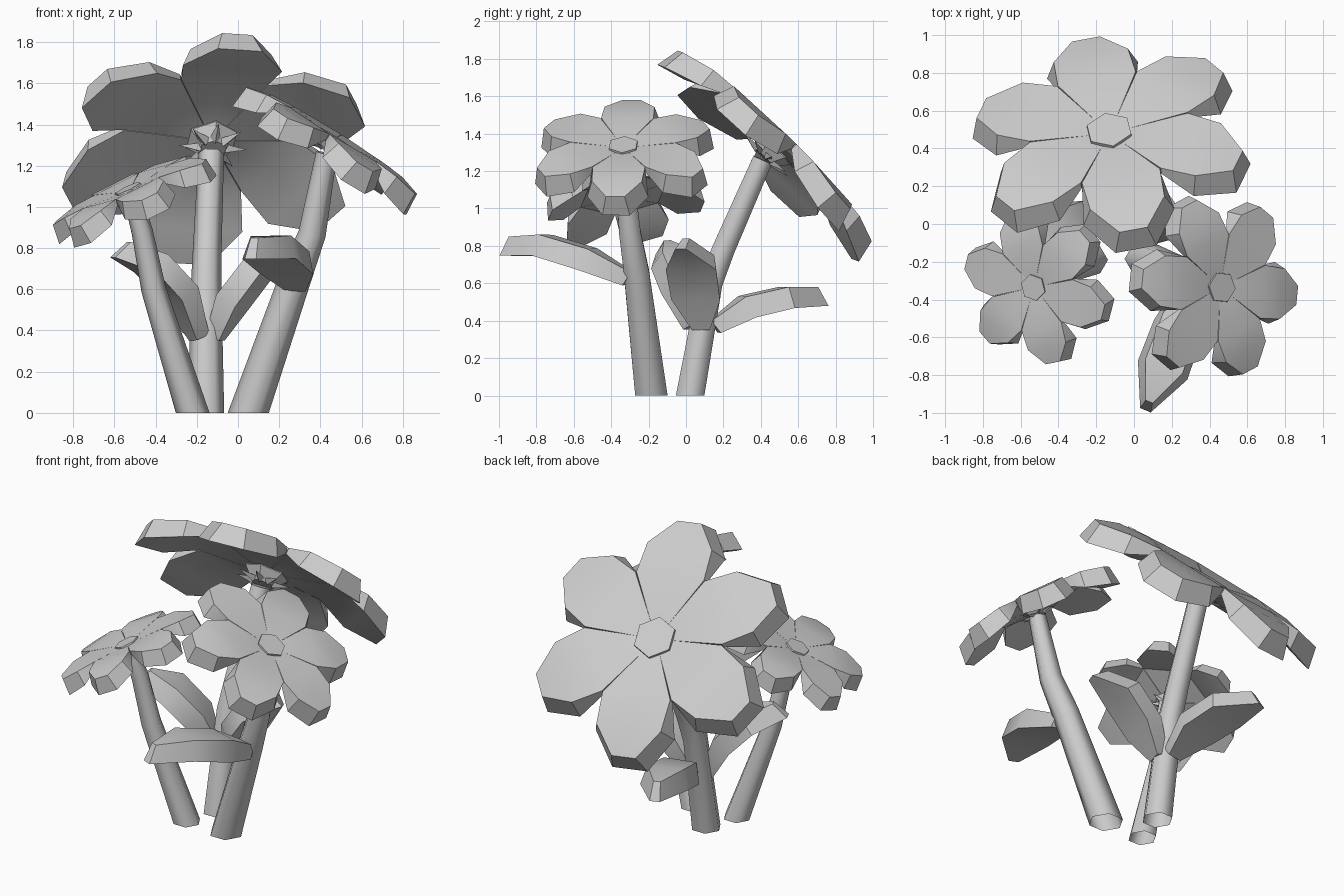
import bpy, bmesh, math
from mathutils import Vector, Matrix

cube = bpy.data.objects.get("Cube")
if cube:
    bpy.data.objects.remove(cube)

grey = bpy.data.materials.new("plain grey")
grey.use_nodes = True
grey.diffuse_color = (0.6, 0.6, 0.6, 1)
grey.node_tree.nodes["Principled BSDF"].inputs["Base Color"].default_value = (0.6, 0.6, 0.6, 1)


def finish(bm, name, matrix=None, angle=35):
    bmesh.ops.recalc_face_normals(bm, faces=bm.faces)
    if matrix:
        bm.transform(matrix)
    mesh = bpy.data.meshes.new(name)
    bm.to_mesh(mesh)
    bm.free()
    mesh.materials.append(grey)
    ob = bpy.data.objects.new(name, mesh)
    bpy.context.collection.objects.link(ob)
    bpy.ops.object.select_all(action='DESELECT')
    ob.select_set(True)
    bpy.context.view_layer.objects.active = ob
    bpy.ops.object.shade_smooth_by_angle(angle=math.radians(angle))


def loft(bm, rings, open_start=False):
    """Skin a list of closed rings and cap the ends."""
    loops = [[bm.verts.new(p) for p in ring] for ring in rings]
    n = len(loops[0])
    for a, b in zip(loops, loops[1:]):
        for i in range(n):
            j = (i + 1) % n
            bm.faces.new((a[i], a[j], b[j], b[i]))
    if not open_start:
        bm.faces.new(loops[0])
    bm.faces.new(loops[-1])


def tangents(pts):
    last = len(pts) - 1
    return [(pts[min(i + 1, last)] - pts[max(i - 1, 0)]).normalized() for i in range(last + 1)]


def blade_rings(pts, side, profile, rim_depth=1.0):
    """Sloped-rim blade; profile rows: top half width, rim half width, depth, rim reach."""
    rings = []
    for p, t, (top, rim, depth, reach) in zip(pts, tangents(pts), profile):
        s = (side - t * side.dot(t)).normalized()
        up = s.cross(t)
        low = p - up * depth * rim_depth + t * reach
        rings.append([p - s * top, p, p + s * top, low + s * rim, low, low - s * rim])
    return rings


# Petal shape in flower space, z along the flower axis
PETAL_PATH = [(0.06, 0.0), (0.37, 0.04), (0.56, 0.025), (0.725, -0.015)]
PETAL_PROFILE = [(0.035, 0.035, 0.03, 0), (0.21, 0.213, 0.04, 0), (0.2, 0.245, 0.11, 0.015),
                 (0.075, 0.11, 0.12, 0.05)]


def flower(name, centre, normal, phase, scale, rim_depth):
    z = Vector(normal).normalized()
    x = (Vector((1, 0, 0)) - z * z.x).normalized()
    y = z.cross(x)
    m = Matrix.Translation(centre) @ Matrix((x, y, z)).transposed().to_4x4() @ Matrix.Scale(scale, 4)
    turn = [math.radians(phase + 60 * k) for k in range(6)]

    # Six petals
    bm = bmesh.new()
    for a in turn:
        out = Vector((math.cos(a), math.sin(a), 0))
        side = Vector((math.sin(a), -math.cos(a), 0))
        pts = [out * r + Vector((0, 0, h)) for r, h in PETAL_PATH]
        loft(bm, blade_rings(pts, side, PETAL_PROFILE, rim_depth))
    finish(bm, name + "_petals", m)

    # Six-sided centre, tapering to the stem underneath
    bm = bmesh.new()
    loft(bm, [[(r * math.cos(a), r * math.sin(a), h) for a in turn]
              for r, h in ((0.07, -0.1), (0.13, -0.03), (0.125, 0.022))])
    finish(bm, name + "_centre", m, 20)

    # Small spikes under the centre
    bm = bmesh.new()
    for k in range(8):
        a = math.radians(phase + 15 + 45 * k)
        out = Vector((math.cos(a), math.sin(a), 0))
        side = Vector((-out.y, out.x, 0)) * 0.03
        foot = out * 0.06 + Vector((0, 0, -0.08))
        point = bm.verts.new(out * 0.17 + Vector((0, 0, -0.08)))
        corner = [bm.verts.new(foot + d) for d in (side, -side, Vector((0, 0, -0.03)))]
        bm.faces.new(corner)
        for i in range(3):
            bm.faces.new((corner[i], corner[(i + 1) % 3], point))
    finish(bm, name + "_sepals", m, 20)


def stem(name, path, radii):
    pts = [Vector(p) for p in path]
    tans = tangents(pts)
    tans[0] = Vector((0, 0, 1))
    rings = []
    for p, t, r in zip(pts, tans, radii):
        u = (Vector((1, 0, 0)) - t * t.x).normalized()
        v = t.cross(u)
        rings.append([p + (u * math.cos(k * math.pi / 3) + v * math.sin(k * math.pi / 3)) * r
                      for k in range(6)])
    bm = bmesh.new()
    loft(bm, rings, open_start=True)
    finish(bm, name, angle=65)


LEAF_PROFILE = [(0.03, 0.05, 0.08, 0), (0.10, 0.135, 0.12, 0), (0.105, 0.14, 0.115, 0.01),
                (0.02, 0.03, 0.1, 0.055)]


def leaf(name, *path):
    pts = [Vector(p) for p in path]
    along = pts[-1] - pts[0]
    side = Vector((along.y, -along.x, 0)).normalized()
    bm = bmesh.new()
    loft(bm, blade_rings(pts, side, LEAF_PROFILE))
    finish(bm, name)


# Flower heads
flower("back_flower", (-0.13, 0.485, 1.345), (-0.08, 0.69, 0.71), 40, 1.0, 1.0)
flower("left_flower", (0.46, -0.335, 1.33), (0.53, -0.05, 0.85), -7, 0.67, 1.35)
flower("right_flower", (-0.53, -0.335, 1.08), (-0.42, -0.15, 0.89), -15, 0.57, 1.35)

# Stems
stem("back_stem", [(-0.155, 0.022, 0), (-0.155, 0.13, 0.6), (-0.15, 0.2, 0.78), (-0.13, 0.41, 1.26)],
     (0.088, 0.075, 0.07, 0.062))
stem("left_stem", [(0.05, -0.185, 0), (0.28, -0.265, 0.66), (0.36, -0.3, 0.87), (0.43, -0.335, 1.26)],
     (0.1, 0.078, 0.067, 0.052))
stem("right_stem", [(-0.22, -0.19, 0), (-0.41, -0.27, 0.6), (-0.465, -0.3, 0.88), (-0.51, -0.33, 1.04)],
     (0.082, 0.06, 0.052, 0.045))

# Leaves
leaf("front_leaf", (0.29, -0.29, 0.66), (0.25, -0.5, 0.785), (0.16, -0.75, 0.86), (0.08, -0.94, 0.85))
leaf("right_leaf", (-0.15, 0.06, 0.38), (-0.23, 0.03, 0.61), (-0.38, -0.03, 0.77), (-0.53, -0.1, 0.83))
leaf("left_leaf", (-0.15, 0.1, 0.38), (-0.08, 0.08, 0.57), (0.06, 0.05, 0.75), (0.2, 0.0, 0.84))
leaf("back_leaf", (-0.14, 0.13, 0.4), (-0.17, 0.3, 0.53), (-0.22, 0.52, 0.58), (-0.29, 0.7, 0.58))
